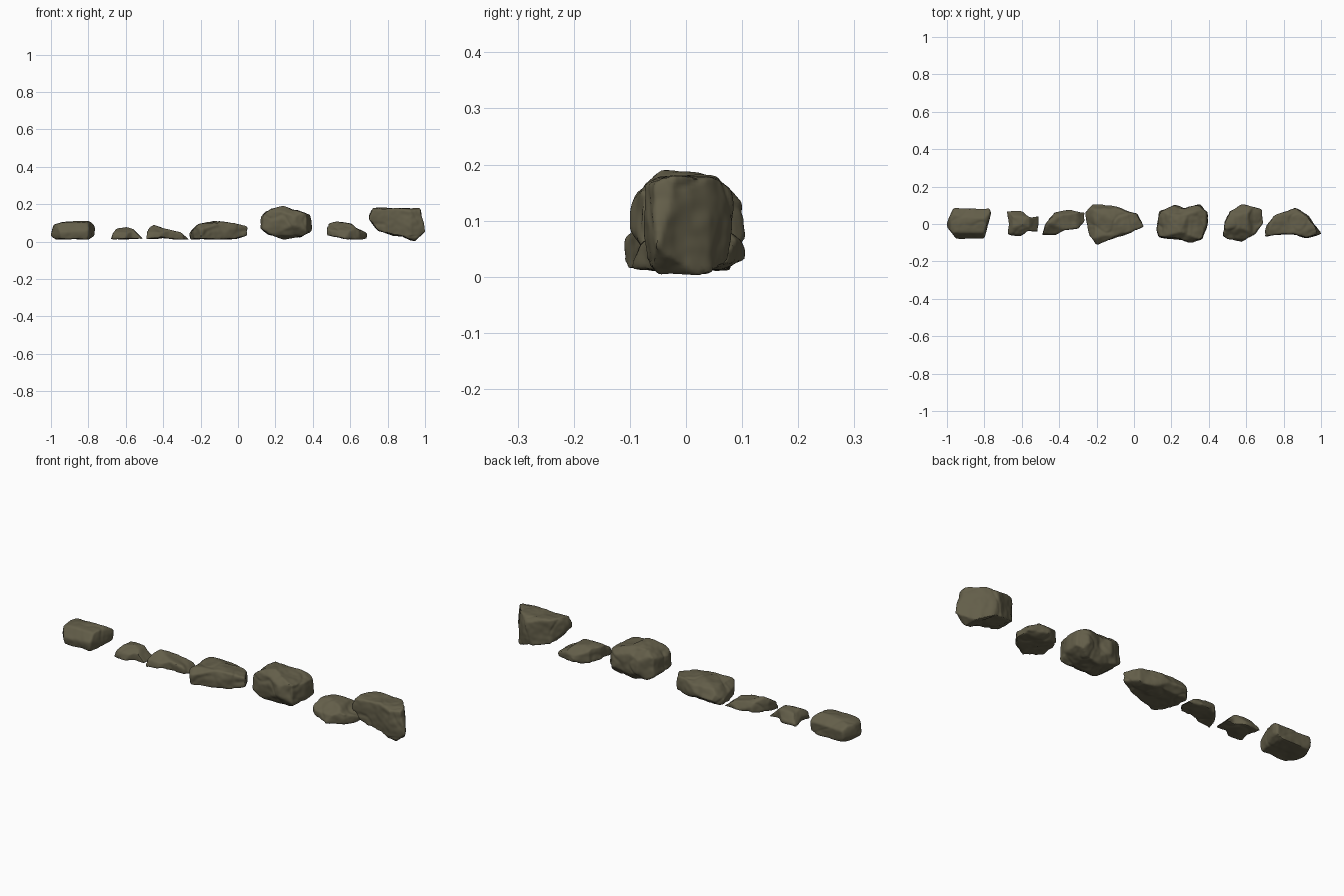
import bpy, bmesh
from mathutils import Vector, noise

if "Cube" in bpy.data.objects:
    bpy.data.objects.remove(bpy.data.objects["Cube"])

stone = bpy.data.materials.new("olive brown stone")
stone.diffuse_color = (0.125, 0.112, 0.067, 1)
stone.use_nodes = True
stone.node_tree.nodes["Principled BSDF"].inputs["Base Color"].default_value = stone.diffuse_color


def prism(name, rings):
    """Closed solid through a stack of equal-length rings."""
    bm = bmesh.new()
    loops = [[bm.verts.new(p) for p in ring] for ring in rings]
    n = len(loops[0])
    for a, b in zip(loops, loops[1:]):
        for i in range(n):
            j = (i + 1) % n
            bm.faces.new((a[i], a[j], b[j], b[i]))
    bm.faces.new(loops[0])
    bm.faces.new(loops[-1])
    bmesh.ops.recalc_face_normals(bm, faces=bm.faces)
    me = bpy.data.meshes.new(name)
    bm.to_mesh(me)
    bm.free()
    ob = bpy.data.objects.new(name, me)
    bpy.context.collection.objects.link(ob)
    return ob


def rock(name, plan, front, side, low=0.9, high=0.88, rough=0.006):
    """Block carved by its plan (x,y), front (x,z) and side (y,z) outlines."""
    x0, x1 = min(p[0] for p in plan), max(p[0] for p in plan)
    y0, y1 = min(p[1] for p in plan), max(p[1] for p in plan)
    z0, z1 = min(p[1] for p in front), max(p[1] for p in front)
    cx, cy, h = (x0 + x1) / 2, (y0 + y1) / 2, z1 - z0
    levels = ((low, z0 - 0.01), (1, z0 + 0.3 * h),
              (0.99, z0 + 0.6 * h), (high, z1 + 0.01))
    body = prism(name, [[(cx + (x - cx) * s, cy + (y - cy) * s, z)
                         for x, y in plan] for s, z in levels])
    cutters = [
        prism("front_cutter", [[(x, y, z) for x, z in front] for y in (-0.2, 0.2)]),
        prism("side_cutter", [[(x, y, z) for y, z in side]
                              for x in (x0 - 0.1, x1 + 0.1)])]
    for c in cutters:
        c.hide_render = True
        m = body.modifiers.new("carve", 'BOOLEAN')
        m.operation, m.solver, m.object = 'INTERSECT', 'EXACT', c

    # even out the surface and wear the edges
    m = body.modifiers.new("even", 'REMESH')
    m.mode, m.voxel_size = 'VOXEL', 0.006
    m = body.modifiers.new("wear", 'SMOOTH')
    m.factor, m.iterations = 0.5, 5
    dg = bpy.context.evaluated_depsgraph_get()
    me = bpy.data.meshes.new_from_object(body.evaluated_get(dg))
    body.modifiers.clear()
    body.data = me
    for c in cutters:
        bpy.data.objects.remove(c)

    # dents and chips
    moved = []
    for v in me.vertices:
        p = v.co
        d = noise.noise(p * 14) * rough + noise.noise(p * 40) * rough * 0.35
        d -= max(0, 0.12 - abs(noise.noise(p * 9 + Vector((5, 2, 7))))) * rough * 4
        moved.append(p + v.normal * d)

    # restore the full size
    goal = ((x0, x1), (y0, y1), (z0, z1))
    for k, (a, b) in enumerate(goal):
        lo, hi = min(p[k] for p in moved), max(p[k] for p in moved)
        for p in moved:
            p[k] = a + (p[k] - lo) * (b - a) / (hi - lo)
    for v, p in zip(me.vertices, moved):
        v.co = p
    me.materials.clear()
    me.materials.append(stone)
    me.shade_smooth()
    me.set_sharp_from_angle(angle=0.7)
    me.update()


rock("left_block_rock",
     [(-1, 0), (-.96, .085), (-.77, .085), (-.765, .06), (-.80, -.075),
      (-.95, -.08), (-.995, -.02)],
     [(-1, .03), (-.98, .09), (-.93, .105), (-.80, .11), (-.76, .08),
      (-.76, .03), (-.80, .01), (-.97, .01)],
     [(-.08, .01), (-.08, .05), (-.045, .1), (.03, .11), (.085, .075), (.08, .01)],
     rough=0.004)

rock("tiny_rock",
     [(-.68, .07), (-.6, .07), (-.56, .04), (-.51, .045), (-.52, -.04),
      (-.57, -.035), (-.61, -.065), (-.675, -.05), (-.665, 0)],
     [(-.68, .01), (-.65, .068), (-.6, .078), (-.565, .068), (-.51, .01)],
     [(-.065, .01), (-.05, .045), (0, .078), (.04, .07), (.07, .03), (.07, .01)],
     low=1, rough=0.005)

rock("low_wedge_rock",
     [(-.49, -.06), (-.47, 0), (-.42, .06), (-.35, .075), (-.27, .06),
      (-.265, .02), (-.3, -.02), (-.37, -.03), (-.41, -.055)],
     [(-.49, .01), (-.49, .055), (-.45, .088), (-.4, .072), (-.31, .048),
      (-.265, .01), (-.33, .01), (-.4, .02)],
     [(-.06, .01), (-.05, .05), (.01, .088), (.05, .065), (.075, .02), (.06, .01)],
     low=1, rough=0.005)

rock("middle_slab_rock",
     [(-.25, 0), (-.26, .06), (-.22, .105), (-.12, .1), (-.04, .065), (.01, .055),
      (.05, -.015), (-.02, -.045), (-.1, -.07), (-.2, -.11), (-.24, -.06)],
     [(-.26, .01), (-.26, .045), (-.21, .09), (-.11, .11), (-.04, .097),
      (.05, .08), (.045, .03), (-.02, .01)],
     [(-.11, .01), (-.105, .065), (-.06, .1), (.02, .11), (.08, .085),
      (.105, .04), (.07, .01)], low=0.96)

rock("tall_boulder",
     [(.12, -.03), (.14, .07), (.22, .1), (.27, .085), (.35, .105), (.395, .065),
      (.39, 0), (.37, -.08), (.3, -.1), (.24, -.08), (.135, -.07)],
     [(.12, .07), (.125, .135), (.18, .17), (.25, .19), (.31, .165), (.385, .14),
      (.4, .06), (.33, .02), (.25, .01), (.17, .035)],
     [(-.065, .03), (-.1, .09), (-.095, .135), (-.04, .19), (.05, .175),
      (.1, .13), (.105, .07), (.06, .01), (-.02, .01)])

rock("sloped_rock",
     [(.475, -.06), (.48, .01), (.51, .07), (.58, .105), (.685, .08), (.69, .01),
      (.645, -.05), (.57, -.095), (.5, -.08)],
     [(.475, .03), (.48, .095), (.54, .107), (.61, .09), (.635, .065), (.69, .045),
      (.69, .01), (.57, .01), (.5, .025)],
     [(-.095, .01), (-.08, .055), (-.02, .1), (.04, .107), (.1, .06),
      (.105, .03), (.06, .01)], low=0.96)

rock("right_overhang_boulder",
     [(.7, -.07), (.71, -.01), (.75, .045), (.86, .085), (.93, .04), (1, -.055),
      (.92, -.075), (.85, -.055), (.75, -.06)],
     [(.7, .125), (.725, .18), (.82, .175), (.97, .182), (.98, .12), (1, .05),
      (.94, .003), (.87, .03), (.83, .035), (.75, .055)],
     [(-.075, .03), (-.072, .165), (-.03, .182), (.05, .178), (.085, .15),
      (.075, .03), (.04, .003), (-.05, .003)], low=0.98, high=0.96)
